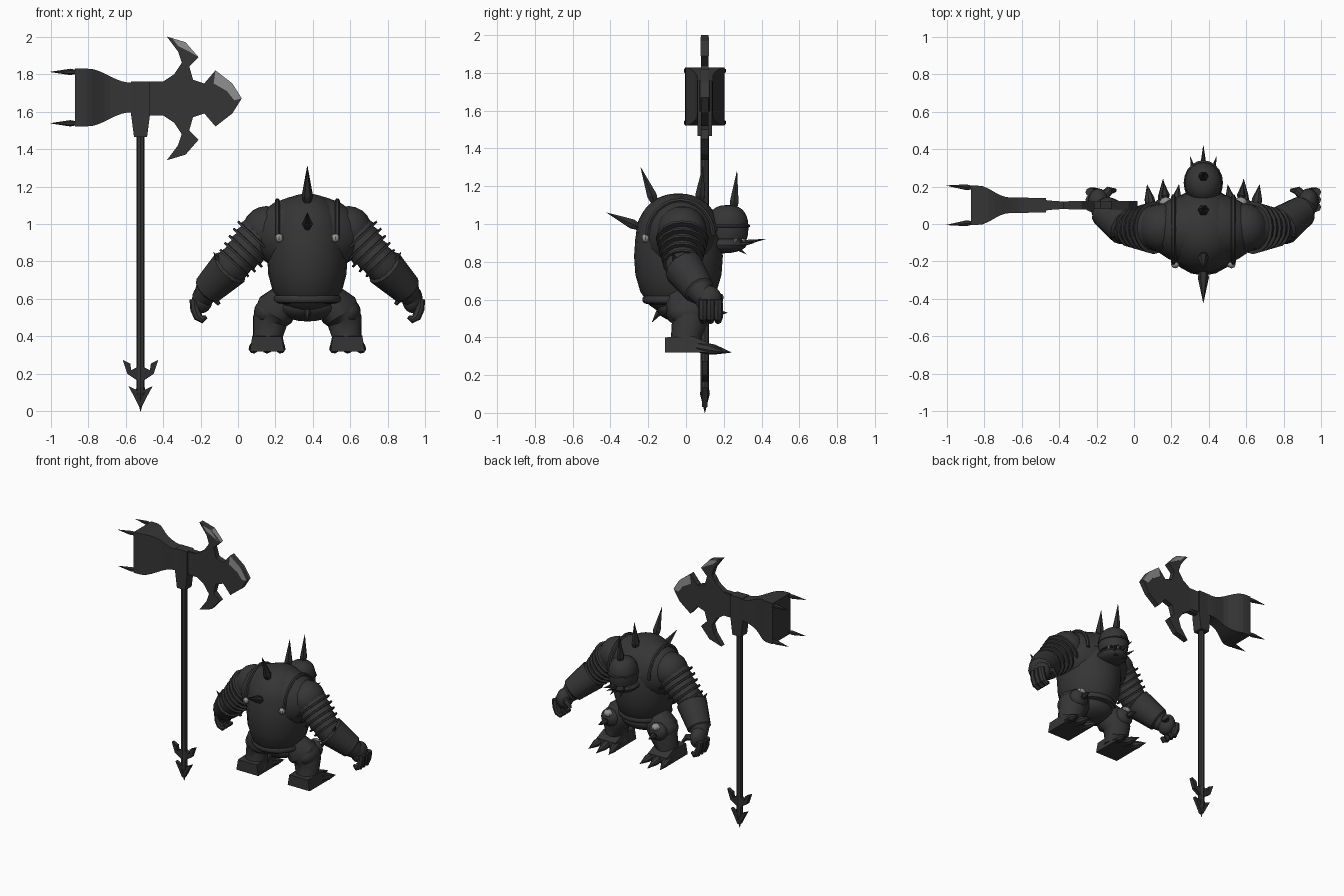
import bpy, bmesh, math
from mathutils import Vector

if "Cube" in bpy.data.objects:
    bpy.data.objects.remove(bpy.data.objects["Cube"])


def material(name, value):
    mat = bpy.data.materials.new(name)
    mat.use_nodes = True
    colour = (value, value, value, 1)
    mat.diffuse_color = colour
    mat.node_tree.nodes["Principled BSDF"].inputs["Base Color"].default_value = colour
    return mat


IRON = material("dark_iron", .036)
BLACK = material("blackened_spike", .027)
STEEL = material("pale_steel", .28)
BODY = Vector((.37, -.04, .83))    # centre of the torso
HUB = Vector((-.4, .1, 1.67))      # centre of the axe blade
SHAFT_X = -.52


def skin(name, rings, mat=IRON, smooth=True):
    """Join equal rings of points into a closed surface."""
    bm = bmesh.new()
    loops = [[bm.verts.new(point) for point in ring] for ring in rings]
    for lower, upper in zip(loops, loops[1:]):
        for i in range(len(lower)):
            bm.faces.new((lower[i - 1], lower[i], upper[i], upper[i - 1]))
    bm.faces.new(loops[0])
    bm.faces.new(loops[-1])
    bmesh.ops.recalc_face_normals(bm, faces=bm.faces)
    mesh = bpy.data.meshes.new(name)
    bm.to_mesh(mesh)
    bm.free()
    mesh.materials.append(mat)
    bpy.context.collection.objects.link(bpy.data.objects.new(name, mesh))
    if smooth:
        mesh.shade_smooth()
        mesh.set_sharp_from_angle(angle=math.radians(35))


def circle(sides):
    turns = [math.tau * i / sides for i in range(sides)]
    return [(math.cos(turn), math.sin(turn)) for turn in turns]


def egg(name, centre, size, mat=IRON, power=2, low=-1, dip=0, sides=20):
    """Rounded body; low cuts off the bottom, dip pulls the rear hem down."""
    rings, start, steps = [], math.asin(low), 10
    for k in range(steps + 1):
        up = math.sin(start + (math.pi / 2 - start) * k / steps) * .999
        wide = (1 - abs(up) ** power) ** (1 / power)
        hem = dip if k == 0 else 0
        rings.append([Vector(centre) + Vector((c * wide * size[0], s * wide * size[1],
                      up * size[2] - hem * max(0, -s))) for c, s in circle(sides)])
    skin(name, rings, mat)


def tube(name, path, radii, mat=IRON, sides=10, smooth=True):
    """Round tube along a path, with one radius for each point."""
    points = [Vector(p) for p in path]
    rings, turn, last = [], None, Vector((0, 0, 1))
    for i, point in enumerate(points):
        ahead = (points[min(i + 1, len(points) - 1)] - points[max(i - 1, 0)]).normalized()
        swing = last.rotation_difference(ahead)
        turn = swing @ turn if turn else swing
        last = ahead
        rings.append([point + turn @ Vector((c, s, 0)) * radii[i] for c, s in circle(sides)])
    skin(name, rings, mat, smooth)


def spike(name, base, tip, radius, mat=BLACK):
    base, tip = Vector(base), Vector(tip)
    tube(name, [base, base.lerp(tip, .25), tip], [radius * .6, radius, .001], mat, 6, False)


def plate(name, outline, half, mat=IRON):
    """Flat outline in x and z, thickened around the axe plane."""
    skin(name, [[(x, HUB.y + y, z) for x, z in outline] for y in (-half, half)], mat, False)


def on_body(x, y, z):
    return Vector((BODY.x + x, y, z))


# Torso, rear shell, sloping shoulder mantle, belt and pelvis
trunk = Vector((.215, .235, .32))
egg("torso", BODY, trunk, power=2.3)
egg("back_shell", BODY, trunk * 1.035, power=2.3, low=.4, dip=.07)
egg("shoulder_mantle", on_body(0, -.03, .94), (.3, .2, .215), sides=28)
egg("belt", on_body(0, BODY.y, .6), (.185, .19, .03), power=4)
egg("pelvis", on_body(0, -.02, .56), (.165, .14, .08))

# Spikes along the middle, from tail to horn
spike("tail_spike", on_body(0, -.13, .55), on_body(0, -.18, .48), .02)
spike("lower_spine_spike", on_body(0, -.24, .98), on_body(0, -.42, 1.06), .03)
spike("middle_spine_spike", on_body(0, -.16, 1.1), on_body(0, -.24, 1.3), .03)
spike("upper_spine_spike", on_body(0, .07, 1.1), on_body(0, .09, 1.31), .03)
spike("head_horn", on_body(0, .25, 1.06), on_body(0, .27, 1.28), .027)
spike("chin_spike", on_body(0, .3, .9), on_body(0, .42, .92), .014)

# Head with a row of teeth
egg("helmet", on_body(0, .22, .98), (.1, .11, .12), power=2.5, low=-.5)
egg("helmet_rim", on_body(0, .22, .99), (.105, .12, .015), power=3)
egg("jaw", on_body(0, .2, .89), (.1, .12, .045))
for i in range(-3, 4):
    swing = i / 3
    gum = on_body(.09 * math.sin(swing), .2 + .11 * math.cos(swing), .9)
    spike("tooth", gum, gum + Vector((0, .01, .06)), .009, STEEL if i % 2 else BLACK)

for side, s in (("left", 1), ("right", -1)):
    def at(x, y, z):
        return on_body(s * x, y, z)

    def name(part):
        return f"{side}_{part}"

    # Shell ridge, rivet and jaw spikes
    arc = [at(.16, .175 * c - .03, .94 + .185 * h) for c, h in circle(24)[:13]]
    tube(name("shell_ridge"), arc, [.013] * len(arc), sides=6)
    egg(name("rivet"), at(.15, -.215, .925), (.023, .022, .023), STEEL, sides=8)
    spike(name("jaw_spike"), at(.05, .28, .89), at(.07, .36, .9), .012)
    spike(name("throat_spike"), at(.03, .26, .88), at(.04, .32, .84), .012)

    # Shoulder and flanged upper arm bands
    shoulder, elbow, wrist = at(.22, -.02, .97), at(.4, -.02, .78), at(.53, .07, .65)
    egg(name("shoulder"), shoulder, (.125, .13, .125))
    for k in range(5):
        top, end = [shoulder.lerp(elbow, (k + f) / 6) for f in (.7, 1.8)]
        radius = .128 - .008 * k
        tube(name("arm_band"), [top, top.lerp(end, .7), top.lerp(end, .75), end],
             [radius * .9, radius * .95, radius * 1.1, radius * 1.08], sides=16)

    # Forearm and gauntlet
    tube(name("forearm"), [shoulder.lerp(elbow, .8), elbow, wrist, at(.56, .1, .6)],
         [.09, .095, .075, .05], sides=14)
    tube(name("gauntlet"), [elbow, elbow.lerp(wrist, .1), wrist, elbow.lerp(wrist, 1.1)],
         [.085, .108, .084, .06], sides=12)
    spike(name("elbow_spike"), at(.46, -.05, .78), at(.5, -.07, .85), .018)

    # Hand with curled fingers
    palm = at(.56, .12, .6)
    egg(name("palm"), palm, (.055, .07, .075))
    for k in (-1, 0, 1):
        curl = [palm + Vector((s * .045 * c, .04 * k + .01, -.11 * h)) for c, h in circle(12)[:5]]
        tube(name("finger"), curl, [.024, .026, .025, .02, .01], sides=8)
    tube(name("thumb"), [palm, at(.5, .18, .61), at(.47, .18, .57)], [.03, .023, .01], sides=8)

    # Leg with hip and knee guards
    tube(name("leg"), [at(.11, -.02, .6), at(.17, 0, .54), at(.2, .02, .48), at(.21, 0, .4),
                       at(.21, 0, .35)], [.09, .11, .095, .08, .09], sides=14)
    egg(name("hip_plate"), at(.22, .01, .53), (.065, .1, .07))
    egg(name("knee_guard"), at(.2, .09, .54), (.07, .05, .065))
    egg(name("knee_stud"), at(.2, .115, .58), (.035, .03, .026), STEEL, sides=8)
    spike(name("knee_spike"), at(.2, .13, .53), at(.21, .22, .53), .024)

    # Boot tapering forward into three toes
    ground, ankle = .32, .215
    corners = ((-1, 0), (1, 0), (.85, 1), (-.85, 1))
    skin(name("boot"), [[at(ankle + .092 * a, y, ground + b * high) for a, b in corners]
                        for y, high in ((-.11, .08), (.04, .085), (.12, .05))])
    for k in (-1, 0, 1):
        toe = [at(ankle + k * (.06 + .025 * f), .06 + (.18 - .03 * abs(k)) * f,
                  ground + .03 * (1 - f)) for f in (0, .5, 1)]
        tube(name("toe"), toe, [.03, .027, .001], sides=8, smooth=False)

# Axe shaft with its pointed foot
foot = Vector((SHAFT_X, HUB.y, 0))
rise = Vector((0, 0, .1))
tube("axe_shaft", [foot + rise, foot + rise * 16], [.022, .022], sides=8, smooth=False)
tube("shaft_point", [foot, foot + rise, foot + rise * 1.3], [.001, .026, .022], BLACK, 8, False)


def mirrored(half):
    return [(SHAFT_X + x, z) for x, z in half] + [(SHAFT_X - x, z) for x, z in reversed(half)]


barbs = [(.01, .03), (.035, .08), (.065, .135), (.01, .11)]
horns = [(.01, .16), (.07, .2), (.095, .275), (.055, .255), (.05, .22), (.01, .24)]
plate("lower_barbs", mirrored(barbs), .014, BLACK)
plate("upper_barbs", mirrored(horns), .014, BLACK)
plate("axe_socket", mirrored([(.035, 1.465), (.05, 1.58), (.05, 1.76)]), .038)


def flare(x, start, length):
    f = min(max((start - x) / length, 0), 1)
    return f * f * (3 - 2 * f)


# Hammer block flaring away from the blade, with corner spikes
block = []
for k in range(16):
    x = HUB.x - .47 * k / 15
    high = .08 + .074 * flare(x, -.58, .22)
    deep = .022 + .02 * flare(x, HUB.x, .2) + .063 * flare(x, -.67, .16)
    block.append([(x, HUB.y + a * deep, HUB.z + .005 + b * high)
                  for a, b in ((-1, -1), (1, -1), (1, 1), (-1, 1))])
skin("hammer", block, smooth=False)
for x, y, z in block[-1]:
    corner = HUB + (Vector((x, y, z)) - HUB) * .89
    corner.x = x + .01
    spike("hammer_spike", corner, (-1, y, corner.z), .017)

# Blade: upper half outline mirrored below, then pale cutting edges
blade = [(-.1, .09), (0, .09), (.06, .13), (.1, .19), (.08, .25), (.02, .33), (.12, .3), (.19, .22),
         (.14, .17), (.16, .1), (.22, .08), (.28, .15), (.37, .08), (.42, 0)]
outline = blade + [(x, -z) for x, z in blade[-2::-1]]


def edge(part, points, half, mat):
    plate(part, [(HUB.x + x, HUB.z + z) for x, z in points], half, mat)


edge("axe_blade", outline, .02, IRON)
edge("upper_blade_edge", [(.05, .32)] + blade[6:8] + [(.14, .25), (.08, .28)], .023, STEEL)
edge("front_blade_edge", blade[11:] + [(.38, -.01), (.34, .04), (.27, .08)], .023, STEEL)
